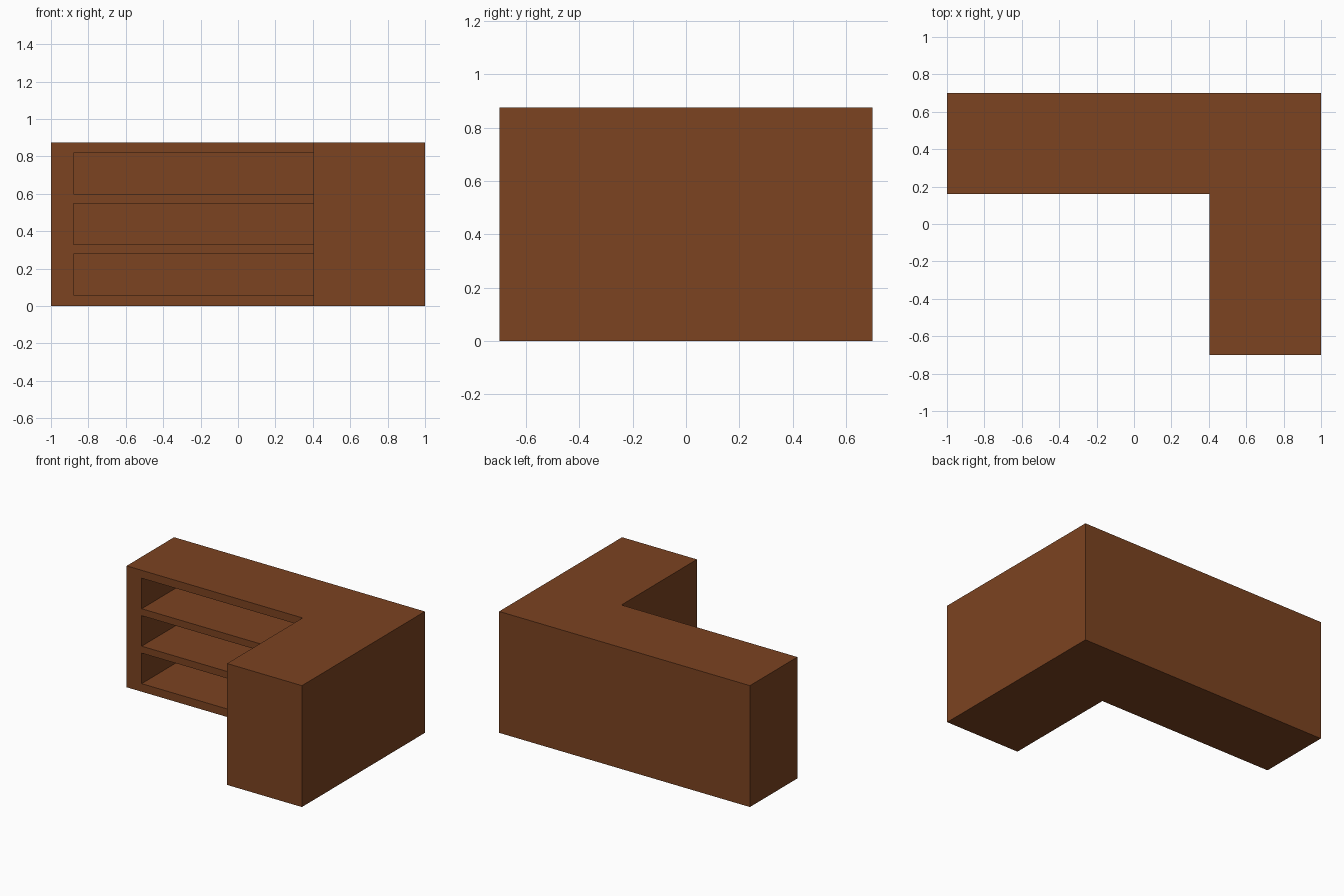
import bpy
import bmesh
from mathutils import Matrix, Vector

default = bpy.data.objects.get("Cube")
if default:
    bpy.data.objects.remove(default, do_unlink=True)

HEIGHT = 0.875
JOINT = 0.403   # where the shelf cabinet meets the wing
FRONT = 0.16    # front plane of the shelf cabinet

# Single brown wood colour
wood = bpy.data.materials.new("brown_wood")
wood.use_nodes = True
colour = (0.2, 0.056, 0.015, 1)
wood.diffuse_color = colour
wood.node_tree.nodes["Principled BSDF"].inputs["Base Color"].default_value = colour


def boxes(name, corners):
    """One object made of boxes, each given by its low and high corner."""
    bm = bmesh.new()
    for low, high in corners:
        low, high = Vector(low), Vector(high)
        place = Matrix.Translation((low + high) / 2) @ Matrix.Diagonal((*(high - low), 1))
        bmesh.ops.create_cube(bm, size=1, matrix=place)
    mesh = bpy.data.meshes.new(name)
    bm.to_mesh(mesh)
    bm.free()
    mesh.materials.append(wood)
    obj = bpy.data.objects.new(name, mesh)
    bpy.context.collection.objects.link(obj)
    return obj


# Solid wing forming the short arm of the L
wing = boxes("counter_wing", [((JOINT, -0.7, 0), (1, 0.7, HEIGHT))])

# Long shelf cabinet
cabinet = boxes("shelf_cabinet", [((-1, FRONT, 0), (JOINT, 0.7, HEIGHT))])

# Three open shelf bays, closed on one end by the wing
bays = []
for i in range(3):
    z = 0.058 + 0.27 * i
    bays.append(((-0.88, FRONT - 0.1, z), (JOINT + 0.1, 0.64, z + 0.22)))
cutter = boxes("shelf_bay_cutter", bays)
cutter.hide_render = True

cut = cabinet.modifiers.new("shelf_bays", "BOOLEAN")
cut.operation = "DIFFERENCE"
cut.solver = "EXACT"
cut.object = cutter
bpy.context.view_layer.objects.active = cabinet
bpy.ops.object.modifier_apply(modifier=cut.name)
bpy.data.objects.remove(cutter, do_unlink=True)
